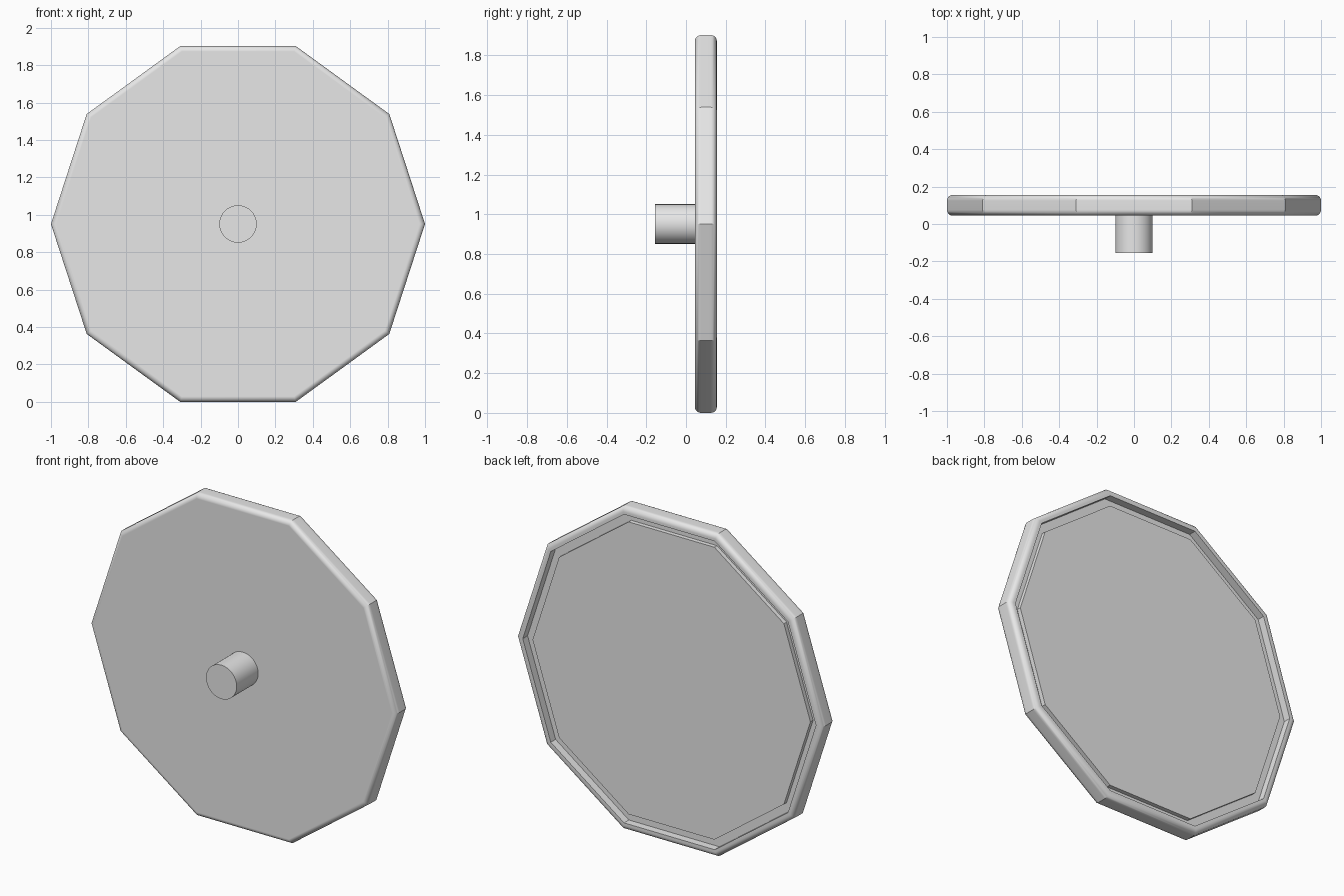
import bpy, bmesh, math

cube = bpy.data.objects.get("Cube")
if cube:
    bpy.data.objects.remove(cube, do_unlink=True)

CENTRE_Z = math.sin(math.radians(72))

grey = bpy.data.materials.new("light grey")
grey.use_nodes = True
grey.diffuse_color = (0.8, 0.8, 0.8, 1)
grey.node_tree.nodes["Principled BSDF"].inputs["Base Color"].default_value = (0.8, 0.8, 0.8, 1)


def turned_solid(name, profile, sides):
    """Sweep (radius, y) points around the y axis and cap both ends."""
    bm = bmesh.new()
    rings = []
    for radius, y in profile:
        ring = []
        for i in range(sides):
            a = math.tau * i / sides
            ring.append(bm.verts.new((radius * math.cos(a), y, radius * math.sin(a))))
        rings.append(ring)
    for low, high in zip(rings, rings[1:]):
        for i in range(sides):
            j = (i + 1) % sides
            bm.faces.new((low[i], low[j], high[j], high[i]))
    bm.faces.new(rings[0])
    bm.faces.new(rings[-1])
    bmesh.ops.recalc_face_normals(bm, faces=bm.faces)
    mesh = bpy.data.meshes.new(name)
    bm.to_mesh(mesh)
    bm.free()
    mesh.materials.append(grey)
    obj = bpy.data.objects.new(name, mesh)
    obj.location.z = CENTRE_Z
    bpy.context.collection.objects.link(obj)
    bpy.ops.object.select_all(action="DESELECT")
    obj.select_set(True)
    bpy.context.view_layer.objects.active = obj
    bpy.ops.object.shade_smooth_by_angle(angle=math.radians(30))
    obj.modifiers.new("flat large faces", "WEIGHTED_NORMAL").keep_sharp = True
    return obj


def rounded_corner(radius, y, start, bevel=0.03, steps=5):
    """Quarter arc of profile points around a corner centre."""
    return [(radius + bevel * math.cos(math.radians(start + 90 * k / steps)),
             y + bevel * math.sin(math.radians(start + 90 * k / steps)))
            for k in range(steps + 1)]


# Ten-sided plate: rounded rim, then a groove around the raised back panel
plate_profile = rounded_corner(0.97, 0.075, -90) + rounded_corner(0.97, 0.125, 0)
plate_profile += [(0.955, 0.155), (0.955, 0.11), (0.905, 0.11), (0.905, 0.135)]
turned_solid("plate", plate_profile, 10)

# Round peg on the front, sunk slightly into the plate
turned_solid("front_peg", [(0.1, -0.155), (0.1, 0.06)], 32)
